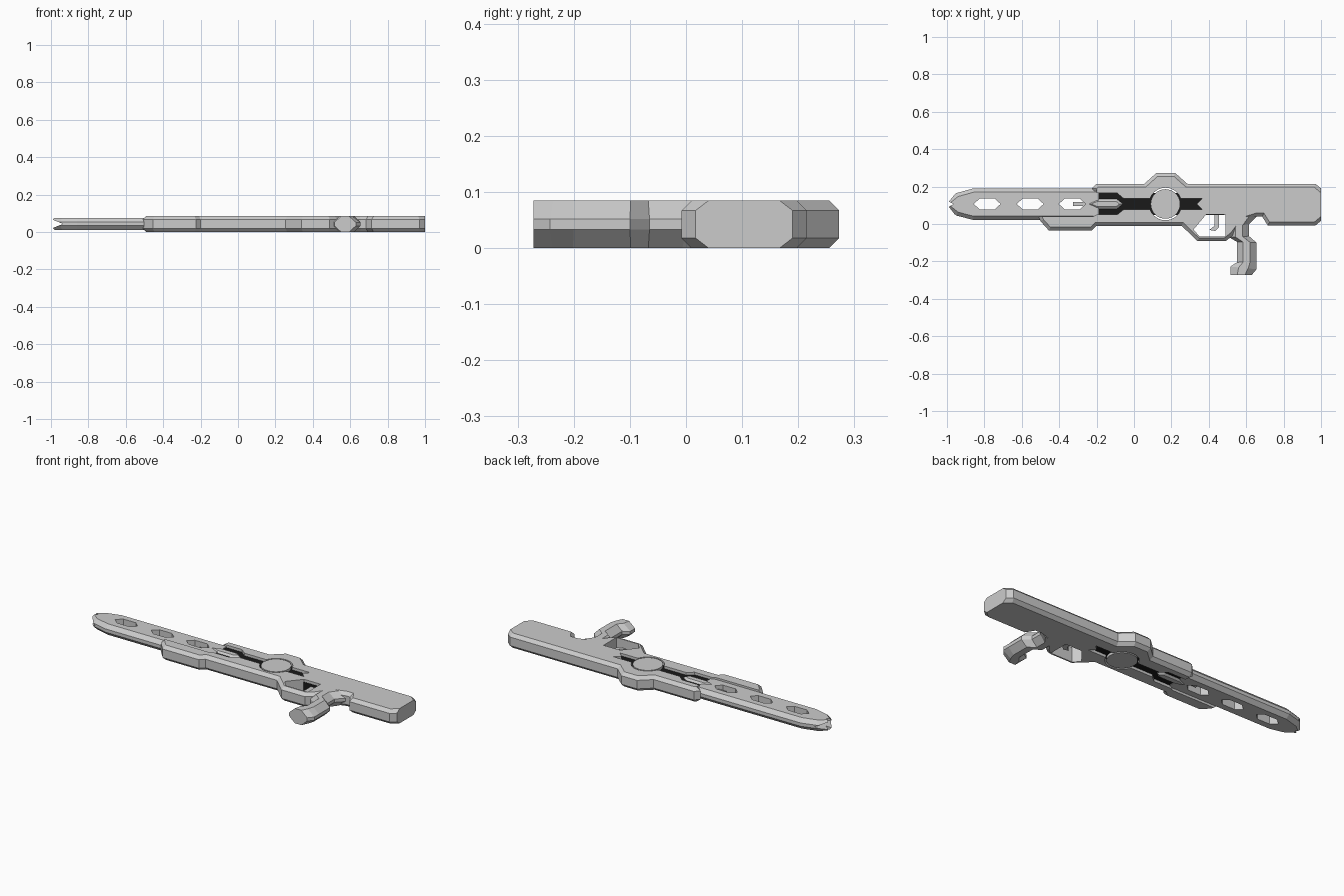
import bpy, bmesh, math
from mathutils import Vector

if "Cube" in bpy.data.objects:
    bpy.data.objects.remove(bpy.data.objects["Cube"])

black = bpy.data.materials.new("black")
black.diffuse_color = (0.01, 0.01, 0.01, 1)
black.use_nodes = True
black.node_tree.nodes["Principled BSDF"].inputs["Base Color"].default_value = black.diffuse_color
MID = 0.107    # y of the barrel axis
TOP = 0.085    # full thickness


def make(name, bm, mat=None):
    bmesh.ops.recalc_face_normals(bm, faces=bm.faces)
    me = bpy.data.meshes.new(name)
    bm.to_mesh(me)
    bm.free()
    ob = bpy.data.objects.new(name, me)
    bpy.context.collection.objects.link(ob)
    if mat:
        me.materials.append(mat)
    return ob


def loft(name, rings, mat=None):
    bm = bmesh.new()
    vs = [[bm.verts.new(p) for p in r] for r in rings]
    n = len(vs[0])
    for a, b in zip(vs, vs[1:]):
        for i in range(n):
            j = (i + 1) % n
            bm.faces.new((a[i], a[j], b[j], b[i]))
    bm.faces.new(vs[0][::-1])
    bm.faces.new(vs[-1])
    return make(name, bm, mat)


def inset(pts, d, flat):
    # move each edge of a counter-clockwise outline inward, except the flat ones
    P = [Vector(p) for p in pts]
    n = len(P)
    out = []
    for i in range(n):
        k = (i - 1) % n
        d0, d1 = (P[i] - P[k]).normalized(), (P[(i + 1) % n] - P[i]).normalized()
        a = P[i] + Vector((-d0.y, d0.x)) * (0 if k in flat else d)
        b = P[i] + Vector((-d1.y, d1.x)) * (0 if i in flat else d)
        out.append(a + d0 * ((b - a).cross(d1) / d0.cross(d1)))
    return out


def plate(name, pts, z0, z1, d=0, h=0, flat=(), mat=None):
    def ring(p, z):
        return [(q[0], q[1], z) for q in p]
    if not d:
        return loft(name, [ring(pts, z0), ring(pts, z1)], mat)
    inner = inset(pts, d, flat)
    return loft(name, [ring(inner, z0), ring(pts, z0 + h), ring(pts, z1 - h), ring(inner, z1)], mat)


def circle(r, n=32):
    return [(0.168 + r * math.cos(2 * math.pi * i / n), MID + r * math.sin(2 * math.pi * i / n)) for i in range(n)]


def cut(ob, cutter):
    cutter.hide_render = True
    m = ob.modifiers.new("cut", 'BOOLEAN')
    m.operation, m.solver, m.object = 'DIFFERENCE', 'EXACT', cutter
    bpy.context.view_layer.objects.active = ob
    bpy.ops.object.modifier_apply(modifier=m.name)
    bpy.data.objects.remove(cutter)


# Receiver body with chamfered rim
body = plate("receiver_body", [
    (1, 0.19), (0.97, 0.215), (0.285, 0.215), (0.22, 0.273), (0.12, 0.273), (0.055, 0.215),
    (-0.2, 0.215), (-0.225, 0.19), (-0.2, 0.165), (-0.2, 0.05), (-0.22, 0.04), (-0.51, 0.04),
    (-0.5, 0.015), (-0.455, -0.035), (-0.225, -0.035), (-0.2, -0.01), (0.255, -0.01), (0.34, -0.092),
    (0.49, -0.092), (0.53, -0.06), (0.59, 0.02), (0.655, 0.04), (0.685, 0.04), (0.715, -0.008),
    (0.97, -0.008), (1, 0.017)], 0, TOP, 0.018, 0.018, (8, 9, 10, 25))

# Slot, round socket and trigger guard opening
cut(body, plate("slot_cutter", [
    (-0.3, 0.165), (-0.3, 0.05), (-0.09, 0.05), (-0.055, 0.078), (0.365, 0.078), (0.335, MID),
    (0.365, 0.136), (-0.055, 0.136), (-0.09, 0.165)], -0.1, 0.2))
cut(body, plate("socket_cutter", circle(0.087), -0.1, 0.2))
cut(body, plate("guard_cutter", [
    (0.318, -0.03), (0.35, -0.066), (0.49, -0.066), (0.49, 0.05), (0.385, 0.05)], -0.1, 0.2))

# Dark core seen through the openings, and the round hub
plate("dark_core", [(-0.2, 0.048), (0.485, 0.048), (0.485, 0.167), (-0.2, 0.167)], 0.015, 0.07, mat=black)
plate("round_hub", circle(0.079), 0, TOP)

# Barrel blade with forked tip and hexagonal holes
barrel = plate("barrel_blade", [
    (-0.19, 0.19), (-0.86, 0.19), (-0.95, 0.165), (-1, 0.125), (-0.965, MID), (-1, 0.085),
    (-0.95, 0.045), (-0.86, 0.022), (-0.19, 0.022)], 0.012, 0.075, 0.02, 0.022, (3, 4, 8))
for x in (-0.785, -0.555, -0.33):
    cut(barrel, plate("hole_cutter", [
        (x + sx, MID + sy) for sx, sy in
        ((0.072, 0), (0.04, 0.029), (-0.04, 0.029), (-0.072, 0), (-0.04, -0.029), (0.04, -0.029))], -0.1, 0.2))
cut(barrel, loft("fork_cutter", [
    [(-0.935, y, 0.0435), (-1.02, y, 0.077), (-1.02, y, 0.01)] for y in (-0.1, 0.3)]))

# Pointed inlay and its pin
plate("pointed_inlay", [
    (-0.26, MID), (-0.2, 0.079), (-0.09, 0.079), (-0.055, MID), (-0.09, 0.135), (-0.2, 0.135)],
    0.006, 0.08, 0.014, 0.012)
plate("inlay_pin", [(-0.325, 0.095), (-0.2, 0.095), (-0.2, 0.118), (-0.325, 0.118)], 0.032, 0.055)

# Trigger
plate("trigger", [(0.43, 0.06), (0.43, -0.01), (0.402, -0.032), (0.435, -0.037), (0.455, -0.018), (0.455, 0.06)],
      0.03, 0.056)

# Grip: octagonal section swept through left / right outline pairs
rings = []
for (lx, ly), (rx, ry) in (
        ((0.53, 0.04), (0.655, 0.04)), ((0.51, -0.02), (0.615, 0.0)), ((0.51, -0.072), (0.615, -0.065)),
        ((0.55, -0.095), (0.655, -0.1)), ((0.55, -0.205), (0.655, -0.2)),
        ((0.515, -0.228), (0.655, -0.242)), ((0.515, -0.272), (0.63, -0.272))):
    rings.append([(lx + (rx - lx) * t, ly + (ry - ly) * t, z) for t, z in (
        (0, 0.033), (0.32, 0), (0.68, 0), (1, 0.033), (1, 0.052), (0.68, TOP), (0.32, TOP), (0, 0.052))])
loft("grip", rings)
